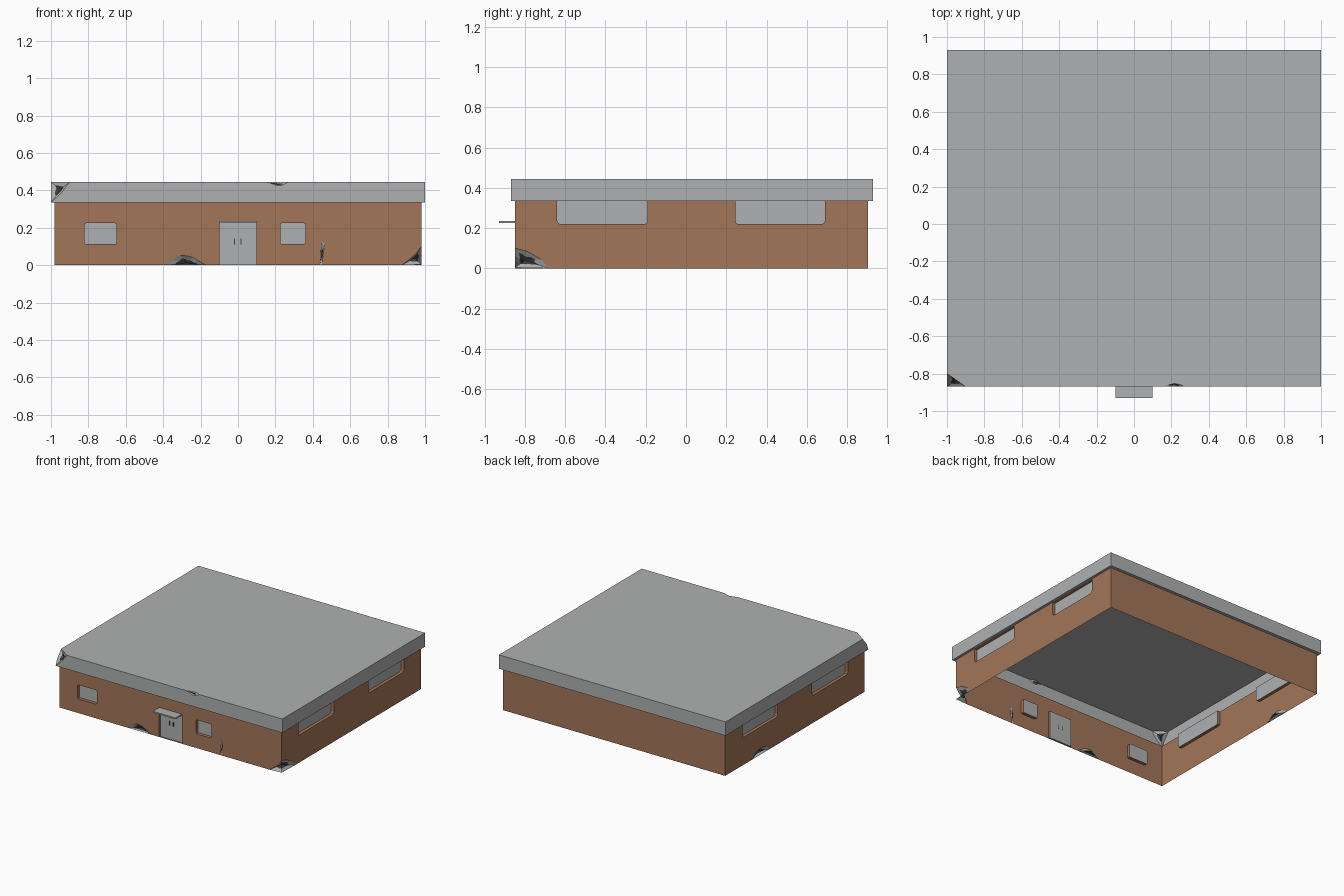
import bpy, random
from mathutils import Vector
from mathutils.geometry import tessellate_polygon

if "Cube" in bpy.data.objects:
    bpy.data.objects.remove(bpy.data.objects["Cube"])

random.seed(4)

def material(name, col):
    m = bpy.data.materials.new(name)
    m.diffuse_color = (*col, 1)
    m.use_nodes = True
    m.node_tree.nodes["Principled BSDF"].inputs["Base Color"].default_value = m.diffuse_color
    return m

BROWN = material("brown wall", (0.37, 0.18, 0.10))
GRAY = material("light gray", (0.43, 0.435, 0.44))
DARK = material("dark gray", (0.05, 0.05, 0.048))

def make(name, verts, faces, mats, view, index=None):
    """Mesh object whose faces all look towards the point view."""
    me = bpy.data.meshes.new(name)
    vs = [Vector(v) for v in verts]
    out = []
    for f in faces:
        p = [vs[i] for i in f]
        n = Vector()
        for a, b in zip(p, p[1:] + p[:1]):
            n += a.cross(b)
        c = sum(p, Vector()) / len(p)
        out.append(list(f) if n.dot(Vector(view) - c) >= 0 else list(f)[::-1])
    me.from_pydata(vs, [], out)
    for m in mats:
        me.materials.append(m)
    if index:
        for p, i in zip(me.polygons, index):
            p.material_index = i
    ob = bpy.data.objects.new(name, me)
    bpy.context.collection.objects.link(ob)
    return ob

def panel(name, loops, to3d, mat):
    """Flat sheet from an outline and holes in (u, v)."""
    tris = tessellate_polygon([[Vector((u, v, 0)) for u, v in l] for l in loops])
    verts = [to3d(u, v, 0) for l in loops for u, v in l]
    make(name, verts, tris, [mat], to3d(0, 0.2, -9))

def recess(name, loop, to3d, depth):
    """Brown reveal with a gray pane set back in an opening."""
    n = len(loop)
    verts = [to3d(u, v, d) for d in (0, depth) for u, v in loop]
    faces = [(i, (i + 1) % n, (i + 1) % n + n, i + n) for i in range(n)]
    faces.append(tuple(range(n, 2 * n)))
    cu, cv = (sum(p[k] for p in loop) / n for k in (0, 1))
    make(name, verts, faces, [BROWN, GRAY], to3d(cu, cv, 0), [0] * n + [1])

def patch(name, loop, centre, view, ratio=0.5):
    """Broken spot: sloping gray rim around a ragged dark core."""
    n, c = len(loop), Vector(centre)
    rim = []
    for i, p in enumerate(loop):        # split edges for a ragged core
        rim += [Vector(p), (Vector(p) + Vector(loop[(i + 1) % n])) / 2]
    n = len(rim)
    core = [p.lerp(c, 1 - ratio + random.uniform(-.15, .15)) for p in rim]
    faces = [(i, (i + 1) % n, (i + 1) % n + n, i + n) for i in range(n)]
    faces += [(i + n, (i + 1) % n + n, 2 * n) for i in range(n)]
    make(name, rim + core + [c], faces, [GRAY, DARK], view, [0] * n + [1] * n)

def rounded(u0, u1, v0, v1, r, top=True):
    k = 0.3 * r
    low = [(u0, v0 + r), (u0 + k, v0 + k), (u0 + r, v0),
           (u1 - r, v0), (u1 - k, v0 + k), (u1, v0 + r)]
    if not top:
        return [(u0, v1)] + low + [(u1, v1)]
    return low + [(u1, v1 - r), (u1 - k, v1 - k), (u1 - r, v1),
                  (u0 + r, v1), (u0 + k, v1 - k), (u0, v1 - r)]

def box(name, lo, hi, mat):
    v = [(x, y, z) for x in (lo[0], hi[0]) for y in (lo[1], hi[1]) for z in (lo[2], hi[2])]
    f = [(0, 1, 3, 2), (4, 6, 7, 5), (0, 4, 5, 1), (2, 3, 7, 6), (0, 2, 6, 4), (1, 5, 7, 3)]
    c = [(a + b) / 2 for a, b in zip(lo, hi)]
    make(name, v, [t[::-1] for t in f], [mat], c).data.flip_normals()

# plane mappings: u along the wall, v up, d inwards
WX, WF, WB, WT = 0.98, -0.85, 0.905, 0.335
RX, RF, RB, RT = 1.0, -0.87, 0.93, 0.445
def facing(x, y0, y1):
    return (lambda u, v, d: (u, y0 + d, v), lambda u, v, d: (u, y1 - d, v),
            lambda u, v, d: (x - d, u, v), lambda u, v, d: (d - x, u, v))
front, back, right, left = facing(WX, WF, WB)
rfront, rback, rright, rleft = facing(RX, RF, RB)

# damage outlines
base = [(-.38, 0), (-.35, .03), (-.31, .053), (-.27, .05), (-.24, .042), (-.21, .022), (-.17, 0)]
crack = [(.437, 0), (.445, .05), (.44, .09), (.45, .127), (.463, .115), (.457, .07), (.448, 0)]
corner_f = [(.875, 0), (.915, .03), (.95, .06), (WX, .1)]
corner_r = [(WF, .1), (-.79, .085), (-.72, .045), (-.68, 0)]
side_hole = [(.34, 0), (.38, .035), (.45, .055), (.51, .04), (.56, 0)]
door = [(-.1, 0), (-.1, .225), (.1, .225), (.1, 0)]

# front wall with windows and door
wins = [rounded(-.82, -.65, .113, .225, .008), rounded(.226, .36, .113, .225, .008)]
panel("front_wall", [[(-WX, 0)] + base + door + crack + corner_f + [(WX, WT), (-WX, WT)]] + wins,
      front, BROWN)
for w, s in zip(wins, ("left", "right")):
    recess("front_window_" + s, w, front, .025)
recess("double_door", door, front, .015)
for x in (-.018, .016):
    box("door_handle", (x - .003, WF + .008, .11), (x + .003, WF + .016, .142), DARK)
box("door_canopy", (-.1, -.93, .225), (.1, WF, .236), GRAY)

# side and back walls
side_wins = [rounded(-.64, -.19, .22, WT, .016, False), rounded(.245, .69, .22, WT, .016, False)]
top_edge = [(WB, WT)] + side_wins[1][::-1] + side_wins[0][::-1] + [(WF, WT)]
panel("right_wall", [corner_r + [(WB, 0)] + top_edge], right, BROWN)
panel("left_wall", [[(WF, 0)] + side_hole + [(WB, 0)] + top_edge], left, BROWN)
panel("back_wall", [[(-WX, 0), (WX, 0), (WX, WT), (-WX, WT)]], back, BROWN)
for side, nm in ((right, "right"), (left, "left")):
    for w in side_wins:
        recess(nm + "_window", w, side, .025)

# roof: fascia sheets, top and soffit, with a broken corner and edge
cut_f = [(-.90, RT), (-.945, .385), (-RX, WT)]
cut_l = [(RF, WT), (-.85, .385), (-.80, RT)]
chip_z = [(.27, RT), (.235, .427), (.205, .425), (.18, .437), (.14, RT)]
chip_y = [(.14, RF), (.18, -.862), (.215, -.853), (.245, -.858), (.27, RF)]
panel("front_fascia", [[(RX, WT), (RX, RT)] + chip_z + cut_f], rfront, GRAY)
panel("left_fascia", [cut_l + [(RB, RT), (RB, WT)]], rleft, GRAY)
panel("right_fascia", [[(RF, WT), (RB, WT), (RB, RT), (RF, RT)]], rright, GRAY)
panel("back_fascia", [[(-RX, WT), (RX, WT), (RX, RT), (-RX, RT)]], rback, GRAY)
panel("roof_top", [[(-.90, RF)] + chip_y + [(RX, RF), (RX, RB), (-RX, RB), (-RX, -.80)]],
      lambda u, v, d: (u, v, RT - d), GRAY)
panel("roof_soffit", [[(-RX, RF), (RX, RF), (RX, RB), (-RX, RB)],
                      [(-WX, WF), (WX, WF), (WX, WB), (-WX, WB)]],
      lambda u, v, d: (u, v, WT + d), GRAY)

# broken spots
lift = lambda pts, f: [f(u, v, 0) for u, v in pts]
patch("base_damage", lift(base, front), (-.275, WF + .035, .012), (-.275, -9, .5))
patch("wall_crack", lift(crack, front), (.45, WF + .012, .06), (.45, -9, .06), .4)
patch("left_base_damage", lift(side_hole, left), (-WX + .035, .45, .012), (-9, .45, .5))
patch("corner_damage", lift(corner_f, front) + lift(corner_r[1:], right) + [(WX, WF, .004)],
      (.945, -.80, .04), (9, -9, 3), .5)
patch("roof_corner_damage", lift(cut_f, rfront) + lift(cut_l[1:], rleft),
      (-.95, -.835, .405), (-9, -9, 5), .5)
patch("roof_edge_damage", lift(chip_z, rfront) + [(u, v, RT) for u, v in chip_y[1:-1]],
      (.215, -.855, .432), (.2, -9, 9), .55)
